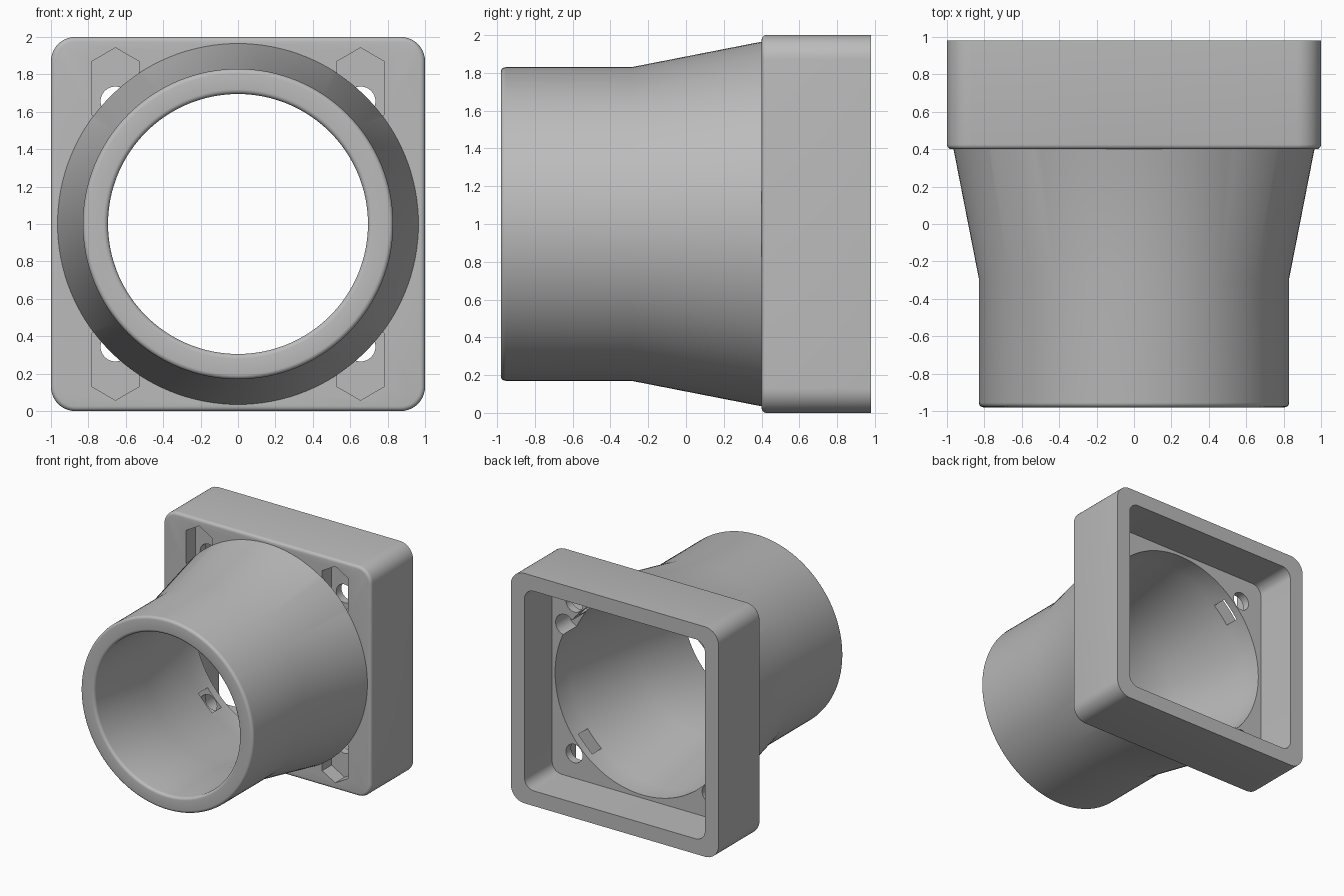
import bpy, bmesh, math
from mathutils import Matrix, Vector

cube = bpy.data.objects.get("Cube")
if cube:
    bpy.data.objects.remove(cube, do_unlink=True)

grey = bpy.data.materials.new("light grey plastic")
grey.use_nodes = True
COLOUR = (0.5, 0.5, 0.5, 1)
grey.diffuse_color = COLOUR
grey.node_tree.nodes["Principled BSDF"].inputs["Base Color"].default_value = COLOUR

CENTRE = 1.0           # height of the bore axis
FRONT, BACK = 0.4, 0.98  # housing extent
FLOOR = 0.6            # bottom of the rear pocket
SCREW = 0.655          # screw offset from the axis


def finish(bm, name):
    bmesh.ops.recalc_face_normals(bm, faces=bm.faces[:])
    mesh = bpy.data.meshes.new(name)
    bm.to_mesh(mesh)
    bm.free()
    obj = bpy.data.objects.new(name, mesh)
    bpy.context.scene.collection.objects.link(obj)
    mesh.materials.append(grey)
    return obj


def rounded_block(name, half, y0, y1, corner, fillet=0):
    """Square block along y with rounded corners and an optional front fillet."""
    bm = bmesh.new()
    place = Matrix.Translation((0, (y0 + y1) / 2, CENTRE)) @ Matrix.Diagonal((2 * half, y1 - y0, 2 * half, 1))
    bmesh.ops.create_cube(bm, size=1, matrix=place)
    edges = [e for e in bm.edges if abs(e.verts[0].co.y - e.verts[1].co.y) > 0.01]
    bmesh.ops.bevel(bm, geom=edges, offset=corner, segments=10, profile=0.5, affect='EDGES')
    if fillet:
        edges = [e for e in bm.edges if all(abs(v.co.y - y0) < 1e-4 for v in e.verts)]
        bmesh.ops.bevel(bm, geom=edges, offset=fillet, segments=4, profile=0.5, affect='EDGES')
    return finish(bm, name)


def lathe(name, profile, steps=128):
    """Solid of revolution about the bore axis from (radius, y) points."""
    bm = bmesh.new()
    verts = [bm.verts.new((r, y, CENTRE)) for r, y in profile]
    edges = [bm.edges.new(pair) for pair in zip(verts, verts[1:])]
    bmesh.ops.spin(bm, geom=verts + edges, cent=(0, 0, CENTRE), axis=(0, 1, 0),
                   angle=math.tau, steps=steps)
    bmesh.ops.remove_doubles(bm, verts=bm.verts[:], dist=1e-5)
    return finish(bm, name)


def prism(name, outline, y0, y1):
    """Extrude an (x, z) outline along y."""
    bm = bmesh.new()
    face = bm.faces.new([bm.verts.new((x, y0, z)) for x, z in outline])
    new = bmesh.ops.extrude_face_region(bm, geom=[face])["geom"]
    bmesh.ops.translate(bm, vec=Vector((0, y1 - y0, 0)),
                        verts=[g for g in new if isinstance(g, bmesh.types.BMVert)])
    return finish(bm, name)


def circle(x, z, r, n=32):
    return [(x + r * math.cos(i * math.tau / n), z + r * math.sin(i * math.tau / n)) for i in range(n)]


def arc(r, y, radius, start, end, n=5):
    """Fillet points in (radius, y) space, angles in degrees."""
    angles = [math.radians(start + (end - start) * i / n) for i in range(n + 1)]
    return [(r + radius * math.cos(a), y + radius * math.sin(a)) for a in angles]


def combine(target, tool, operation):
    mod = target.modifiers.new(operation.title(), 'BOOLEAN')
    mod.operation, mod.object, mod.solver = operation, tool, 'EXACT'
    bpy.context.view_layer.update()
    result = bpy.data.meshes.new_from_object(target.evaluated_get(bpy.context.evaluated_depsgraph_get()))
    target.modifiers.clear()
    target.data = result
    bpy.data.objects.remove(tool, do_unlink=True)


# Square housing with its open rear pocket
housing = rounded_block("duct_adapter", 1.0, FRONT, BACK, 0.13, 0.025)
combine(housing, rounded_block("pocket_cutter", 0.868, FLOOR, BACK + 0.1, 0.09), 'DIFFERENCE')

# Nut slots at the front and screw holes through the floor
HALF, NEAR, FAR = 0.125, 0.583, 0.87
TIP = HALF / math.sqrt(3)
for sx in (-1, 1):
    for sz in (-1, 1):
        slot = [(-HALF, NEAR), (0, NEAR - TIP), (HALF, NEAR), (HALF, FAR), (0, FAR + TIP), (-HALF, FAR)]
        outline = [(sx * SCREW + x, CENTRE + sz * z) for x, z in slot]
        combine(housing, prism("slot_cutter", outline, FRONT - 0.1, 0.53), 'DIFFERENCE')
        hole = circle(sx * SCREW, CENTRE + sz * SCREW, 0.08)
        combine(housing, prism("screw_cutter", hole, FRONT - 0.1, FLOOR + 0.1), 'DIFFERENCE')

# Round tube flaring into the housing
tip = -0.98
tube = lathe("tube", [(0, tip)] + arc(0.805, tip + 0.025, 0.025, -90, 0)
             + [(0.83, -0.29), (0.965, FRONT), (0.965, FRONT + 0.004), (0, FRONT + 0.004)])
combine(housing, tube, 'UNION')

# Bore: rounded mouth, straight throat, flare and seat
bore = lathe("bore_cutter", [(0, tip - 0.1), (0.72, tip - 0.1)] + arc(0.72, tip + 0.025, 0.025, 270, 180)
             + [(0.695, -0.29), (0.84, FRONT), (0.84, FLOOR + 0.1), (0, FLOOR + 0.1)])
combine(housing, bore, 'DIFFERENCE')

# Blind wire channel beside one screw hole
combine(housing, prism("wire_cutter", circle(0.745, CENTRE + 0.44, 0.09), FRONT + 0.01, FLOOR + 0.1), 'DIFFERENCE')

# Smooth the round surfaces and keep the edges crisp
bpy.ops.object.select_all(action='DESELECT')
housing.select_set(True)
bpy.context.view_layer.objects.active = housing
bpy.ops.object.shade_smooth_by_angle(angle=math.radians(30))
